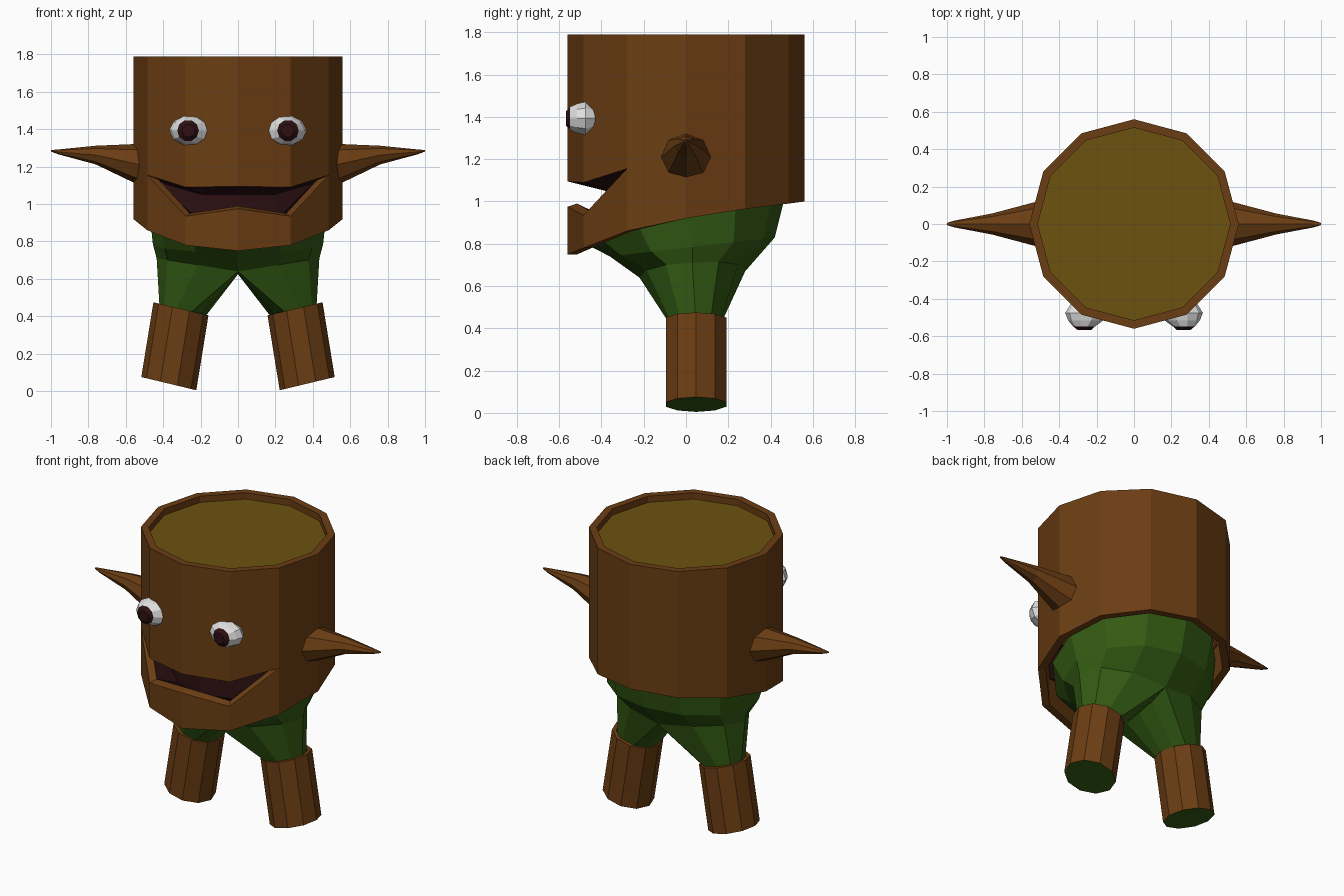
import bpy, bmesh, math
from mathutils import Vector

if "Cube" in bpy.data.objects:
    bpy.data.objects.remove(bpy.data.objects["Cube"])


def material(name, rgb):
    m = bpy.data.materials.new(name)
    m.diffuse_color = (*rgb, 1)
    m.use_nodes = True
    m.node_tree.nodes["Principled BSDF"].inputs["Base Color"].default_value = m.diffuse_color
    return m


BARK = material("bark brown", (0.147, 0.047, 0.0065))
WOOD = material("cut wood", (0.150, 0.084, 0.005))
GREEN = material("leaf green", (0.033, 0.105, 0.0065))
WHITE = material("eye white", (0.75, 0.75, 0.75))
DARK = material("dark maroon", (0.026, 0.005, 0.006))


def circle(n, fn):
    return [Vector(fn(math.tau * i / n)) for i in range(n)]


def loft(bm, rings, closed=True, mat=0):
    """Skin a list of equally long point rows; returns the vertex rows."""
    rows = [[bm.verts.new(p) for p in r] for r in rings]
    for a, b in zip(rows, rows[1:]):
        n = len(a)
        for i in range(n if closed else n - 1):
            j = (i + 1) % n
            bm.faces.new((a[i], a[j], b[j], b[i])).material_index = mat
    return rows


def finish(name, bm, *mats, tidy=False):
    bmesh.ops.remove_doubles(bm, verts=bm.verts, dist=0.0005)
    if tidy:
        bmesh.ops.dissolve_limit(bm, angle_limit=0.005, verts=bm.verts, edges=bm.edges,
                                 delimit={'MATERIAL'})
    bmesh.ops.recalc_face_normals(bm, faces=bm.faces)
    me = bpy.data.meshes.new(name)
    bm.to_mesh(me)
    bm.free()
    for m in mats:
        me.materials.append(m)
    ob = bpy.data.objects.new(name, me)
    bpy.context.collection.objects.link(ob)
    return ob


# ---- Trunk head: 12-sided shell with a slanted bottom and a mouth gap ----
R, RI, TOP, CORNER = 0.56, 0.515, 1.79, 1.155
ANG = [math.tau * i / 12 for i in range(12)]
BOTTOM = {-6: 0.75, -5: 0.78, -3: 0.86, 0: 0.92, 3: 0.965, 5: 0.99, 6: 1.0}
bottom = [BOTTOM[round(6 * math.sin(a))] for a in ANG]
MOUTH = [7, 8, 9, 10, 11]
upper, lower = [CORNER] * 12, [CORNER] * 12
upper[8], upper[9], upper[10] = 1.09, 1.095, 1.09
lower[8], lower[9], lower[10] = 0.935, 0.975, 0.935
lip = [z + (0.015 if z < CORNER else 0) for z in lower]


def ring(r, zs):
    return [Vector((r * math.cos(a), r * math.sin(a), z)) for a, z in zip(ANG, zs)]


def pick(row):
    return [row[i] for i in MOUTH]


bm = bmesh.new()
loft(bm, [ring(RI, lip), ring(RI, bottom), ring(R, bottom), ring(R, lower)])
loft(bm, [pick(ring(R, lower)), pick(ring(RI, lip))], closed=False)
rows = loft(bm, [ring(R, upper), ring(R, [TOP] * 12), ring(RI, [TOP] * 12),
                 ring(RI, [TOP - 0.04] * 12)])
bm.faces.new(rows[-1]).material_index = 1
finish("trunk_head", bm, BARK, WOOD, tidy=True)

# ---- Mouth lining: ceiling, back wall and floor ----
bm = bmesh.new()
back_r = [0.46, 0.38, 0.38, 0.38, 0.46]


def back(zs):
    return [Vector((r * math.cos(ANG[i]), r * math.sin(ANG[i]), z))
            for r, i, z in zip(back_r, MOUTH, zs)]


loft(bm, [pick(ring(R, upper)), back([1.11, 1.05, 1.05, 1.05, 1.11]),
          back([1.08, 0.90, 0.90, 0.90, 1.08]), pick(ring(RI, lip))], closed=False)
finish("mouth", bm, DARK)

# ---- Green body: bowl that splits into two thighs ----
bm = bmesh.new()
sin, cos = math.sin, math.cos
hip = [Vector((0.435 * cos(a), 0.03 + 0.25 * sin(a),
               0.64 + 0.07 * abs(cos(a)) + 0.03 * max(sin(a), 0))) for a in ANG]
rows = loft(bm, [
    ring(0.475, [z + 0.05 for z in bottom]),
    [Vector((0.455 * cos(a), 0.03 + 0.39 * sin(a), 0.785 + 0.045 * sin(a))) for a in ANG],
    hip])
bm.faces.new(rows[0])
crotch = [Vector((0, y, 0.625)) for y in (0.16, 0.03, -0.1)]


def leg_ring(s, centre, r):
    """Ten-sided leaning ring, starting at the front inner corner."""
    pts = []
    for k in range(-3, 7):
        a = math.tau * k / 10
        pts.append(Vector((s * (centre[0] + r * 0.98 * cos(a)),
                           centre[1] + r * sin(a), centre[2] + r * 0.235 * cos(a))))
    return pts


HALF = [9, 10, 11, 0, 1, 2, 3]
for s in (1, -1):
    top = [Vector((s * abs(hip[i].x), hip[i].y, hip[i].z)) for i in HALF] + crotch
    rows = loft(bm, [top, leg_ring(s, (0.30, 0.045, 0.42), 0.122)])
    bm.faces.new(rows[-1])
finish("green_body", bm, GREEN)

# ---- Legs: leaning bark tubes with green soles ----
for s, side in ((1, "left"), (-1, "right")):
    bm = bmesh.new()
    hi, lo = (0.305, 0.048, 0.44), (0.37, 0.048, 0.04)
    rows = loft(bm, [leg_ring(s, (0.312, 0.048, 0.40), 0.125), leg_ring(s, hi, 0.125),
                     leg_ring(s, hi, 0.15), leg_ring(s, lo, 0.15)])
    bm.faces.new(rows[0]).material_index = 1
    bm.faces.new(rows[-1]).material_index = 1
    finish(side + "_leg", bm, BARK, GREEN)

    # ---- Ears: pointed branch stubs ----
    bm = bmesh.new()
    sections = [(0.50, 1.205, 0.125, 0.118), (0.76, 1.262, 0.056, 0.05),
                (0.96, 1.279, 0.018, 0.013), (1.0, 1.285, 0.006, 0.004)]
    rows = loft(bm, [circle(8, lambda a: (s * x, ry * cos(a), z + rz * sin(a)))
                     for x, z, ry, rz in sections])
    bm.faces.new(rows[0])
    bm.faces.new(rows[-1])
    finish(side + "_ear", bm, BARK)

    # ---- Eyes: faceted white with a dark pupil cap ----
    bm = bmesh.new()
    shape = [(-0.568, 0.265, 0.035, 0.035), (-0.548, 0.267, 0.058, 0.058),
             (-0.515, 0.258, 0.095, 0.073), (-0.475, 0.25, 0.118, 0.083),
             (-0.43, 0.25, 0.09, 0.062), (-0.41, 0.25, 0.04, 0.03)]
    rows = loft(bm, [circle(10, lambda a: (s * (x + rx * cos(a)), y, 1.393 + rz * sin(a)))
                     for y, x, rx, rz in shape])
    bm.faces.new(rows[0])
    bm.faces.new(rows[-1])
    for f in bm.faces:
        f.material_index = 1 if f.calc_center_median().y < -0.55 else 0
    finish(side + "_eye", bm, WHITE, DARK)
